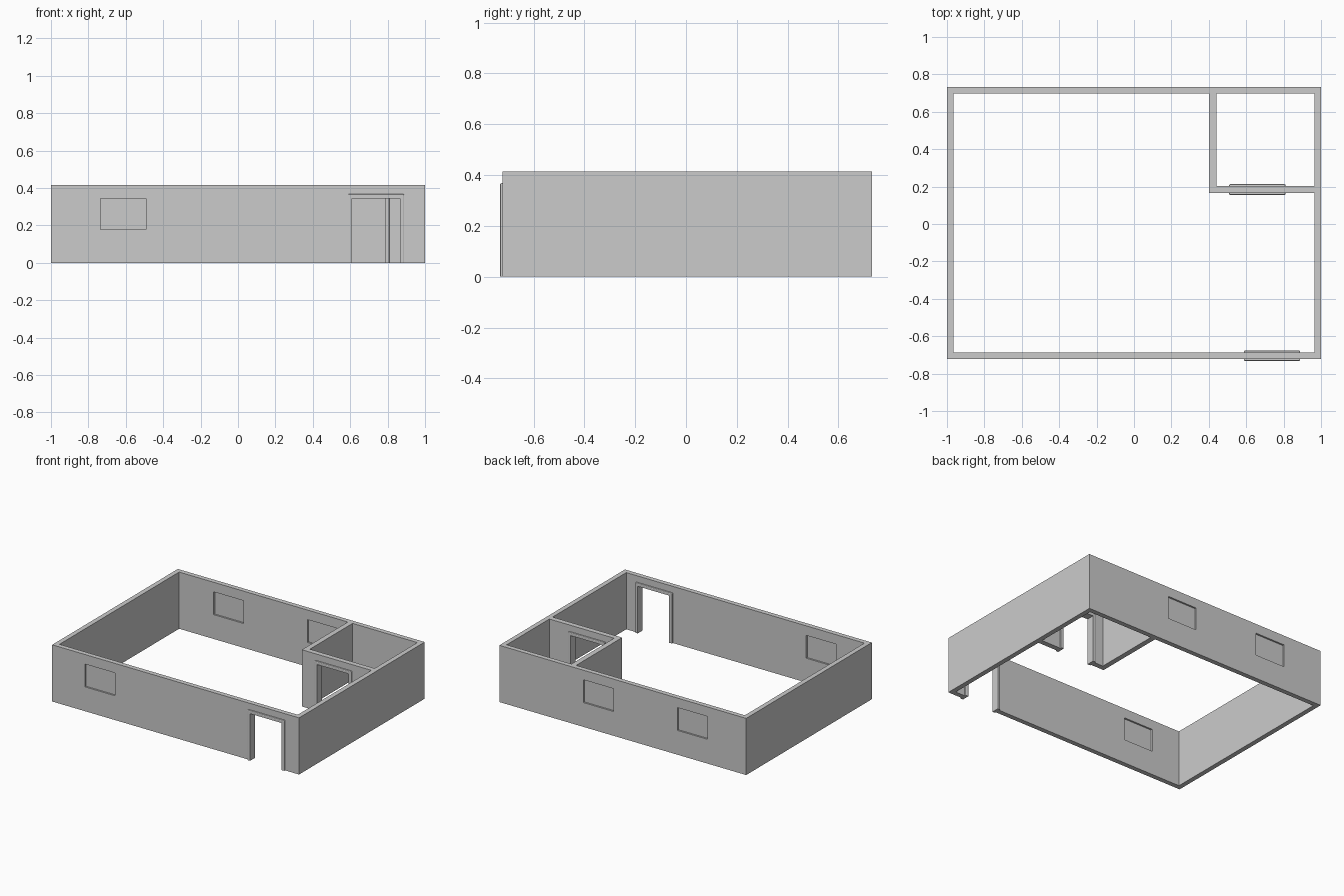
import bpy
import bmesh
from mathutils import Vector

if "Cube" in bpy.data.objects:
    bpy.data.objects.remove(bpy.data.objects["Cube"], do_unlink=True)

GREY = (0.6, 0.6, 0.6, 1)
plaster = bpy.data.materials.new("grey_plaster")
plaster.use_nodes = True
plaster.diffuse_color = GREY
plaster.node_tree.nodes["Principled BSDF"].inputs["Base Color"].default_value = GREY

HEIGHT = 0.415
FRONT, BACK = -0.722, 0.732      # outer wall faces
SIDE, WALL = 1.0, 0.035          # half width, wall thickness
DOOR_TOP, TRIM, PROUD = 0.345, 0.023, 0.01
SILL, HEAD = 0.178, 0.345        # window heights


def box(name, x, y, z, bevel=0):
    """Box from (low, high) pairs; bevel rounds every edge off the floor."""
    bm = bmesh.new()
    bmesh.ops.create_cube(bm, size=1)
    for v in bm.verts:
        v.co = Vector([(a + b) / 2 + c * (b - a) for c, (a, b) in zip(v.co, (x, y, z))])
    if bevel:
        edges = [e for e in bm.edges if max(v.co.z for v in e.verts) > z[0] + 0.001]
        bmesh.ops.bevel(bm, geom=edges, offset=bevel, segments=2, profile=0.5,
                        affect='EDGES')
    mesh = bpy.data.meshes.new(name)
    bm.to_mesh(mesh)
    bm.free()
    mesh.materials.append(plaster)
    obj = bpy.data.objects.new(name, mesh)
    bpy.context.collection.objects.link(obj)
    return obj


def cut(obj, x, y, z):
    """Subtract a box from an object."""
    cutter = box("cutter", x, y, z)
    cutter.hide_render = True
    mod = obj.modifiers.new("cut", 'BOOLEAN')
    mod.operation = 'DIFFERENCE'
    mod.solver = 'EXACT'
    mod.object = cutter
    bpy.context.view_layer.objects.active = obj
    bpy.ops.object.modifier_apply(modifier=mod.name)
    bpy.data.objects.remove(cutter, do_unlink=True)


# Outer walls, hollowed into an L-shaped hall and a small corner room
walls = box("walls", (-SIDE, SIDE), (FRONT, BACK), (0, HEIGHT))
inner_x, inner_front, inner_back = SIDE - WALL, FRONT + WALL, BACK - WALL
room_x, room_y, partition = 0.402, 0.165, 0.038
through = (-0.1, HEIGHT + 0.1)
cut(walls, (-inner_x, room_x), (inner_front, inner_back), through)
cut(walls, (room_x - 0.1, inner_x), (inner_front, room_y), through)
cut(walls, (room_x + partition, inner_x), (room_y + partition, inner_back), through)

# Doorways with rounded trim standing proud of both wall faces
doors = [("front_door_frame", 0.61, 0.865, FRONT, FRONT + WALL),
         ("room_door_frame", 0.532, 0.787, room_y, room_y + partition)]
for name, x0, x1, y0, y1 in doors:
    gap = TRIM / 2
    cut(walls, (x0 - gap, x1 + gap), (y0 - 0.02, y1 + 0.02), (-0.1, DOOR_TOP + gap))
    frame = box(name, (x0 - TRIM, x1 + TRIM), (y0 - PROUD, y1 + PROUD),
                (0, DOOR_TOP + TRIM), bevel=0.006)
    cut(frame, (x0, x1), (y0 - 0.1, y1 + 0.1), (-0.1, DOOR_TOP))

# Windows: openings with a thin pane set halfway through the wall
windows = [("front_window", -0.735, FRONT), ("back_window_right", -0.685, inner_back),
           ("back_window_left", 0.076, inner_back)]
for name, x0, y0 in windows:
    x1, mid = x0 + 0.242, y0 + WALL / 2
    cut(walls, (x0, x1), (y0 - 0.02, y0 + WALL + 0.02), (SILL, HEAD))
    box(name + "_pane", (x0 - 0.005, x1 + 0.005), (mid - 0.005, mid + 0.005),
        (SILL - 0.005, HEAD + 0.005))
